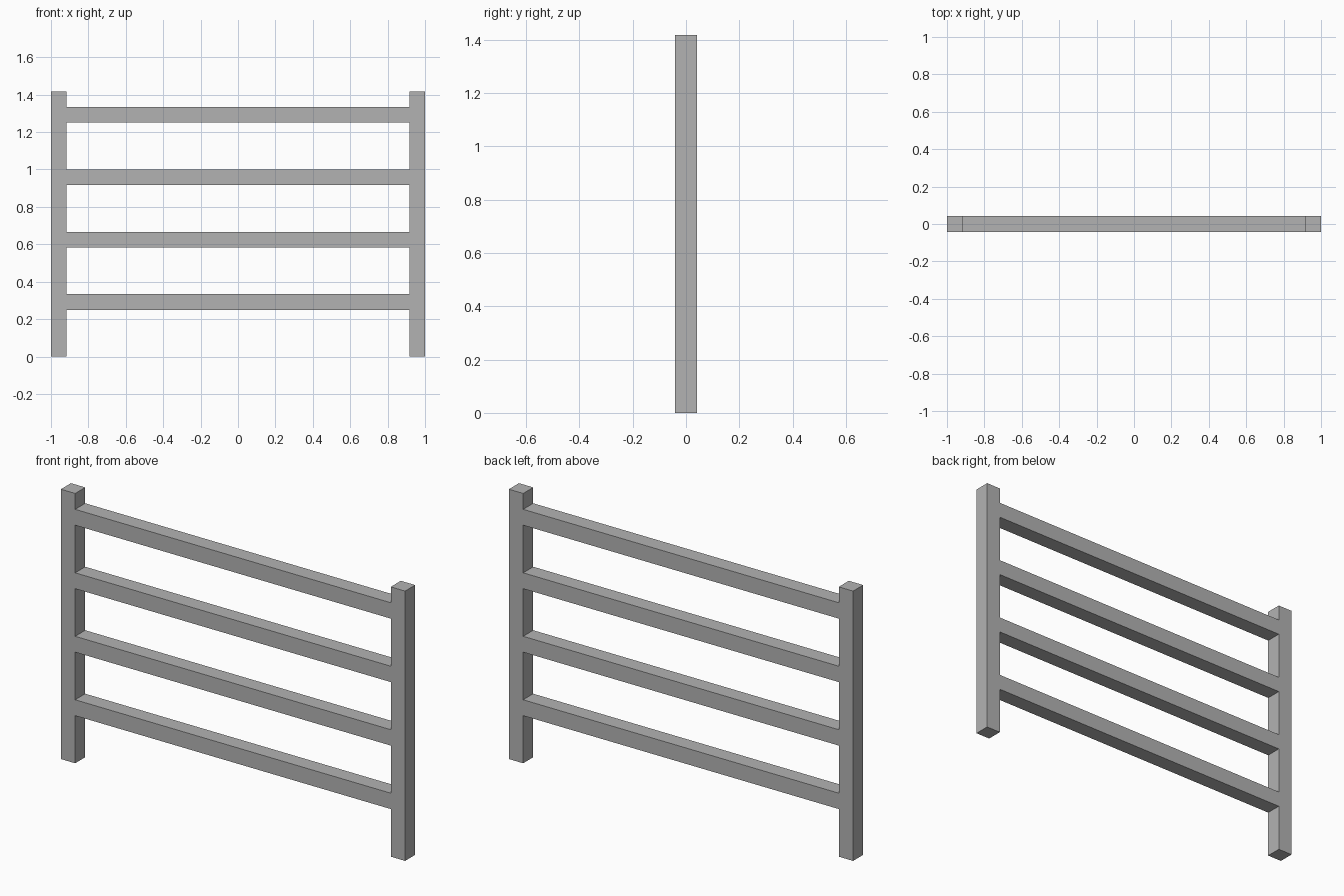
import bpy

# Remove the default cube only
cube = bpy.data.objects.get("Cube")
if cube:
    bpy.data.objects.remove(cube, do_unlink=True)

BAR = 2 / 12            # spacing module: two bar thicknesses
THICK = BAR / 2         # square bar section
HEIGHT = 17 * THICK
POST_X = 1 - THICK / 2

# Single grey finish
COLOUR = (0.45, 0.45, 0.45, 1)
grey = bpy.data.materials.new("plain_grey")
grey.use_nodes = True
grey.diffuse_color = COLOUR
grey.node_tree.nodes["Principled BSDF"].inputs["Base Color"].default_value = COLOUR


def box(name, centre, size):
    bpy.ops.mesh.primitive_cube_add(size=1, location=centre)
    obj = bpy.context.object
    obj.name = name
    obj.scale = size
    bpy.ops.object.transform_apply(location=False, rotation=False, scale=True)
    obj.data.materials.append(grey)
    return obj


# Upright posts
for side, sign in (("left", 1), ("right", -1)):
    box(side + "_post", (sign * POST_X, 0, HEIGHT / 2), (THICK, THICK, HEIGHT))

# Evenly spaced rails fitted between the posts
for i in range(4):
    z = (3.5 + 4 * i) * THICK
    box(f"rail_{i + 1}", (0, 0, z), (2 - 2 * THICK, THICK, THICK))
